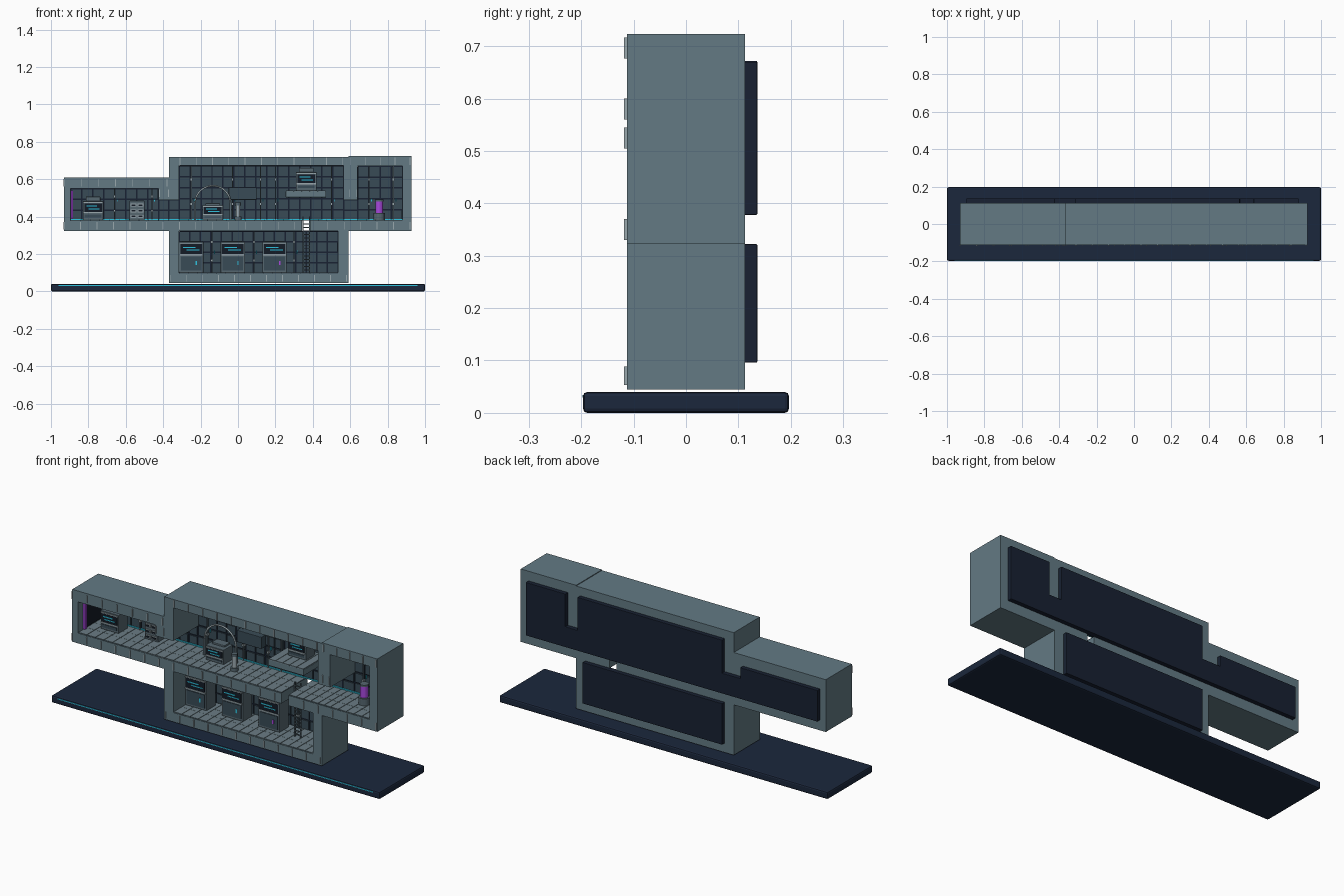
import bpy, bmesh, math, random
from mathutils import Matrix, Vector

if "Cube" in bpy.data.objects:
    bpy.data.objects.remove(bpy.data.objects["Cube"])

random.seed(4)


def mat(name, hexcode):
    m = bpy.data.materials.new(name)
    c = [int(hexcode[i:i + 2], 16) / 255 for i in (0, 2, 4)]
    m.diffuse_color = [((v + 0.055) / 1.055) ** 2.4 if v > 0.04 else v / 12.92 for v in c] + [1]
    m.use_nodes = True
    m.node_tree.nodes["Principled BSDF"].inputs["Base Color"].default_value = m.diffuse_color
    return m


HULL = mat("hull_grey", "637A84")
NAVY = mat("navy", "1B273C")
PLATE = mat("plate_navy", "182132")
WALL = mat("wall_slate", "394B56")
FLOOR = mat("floor_grey", "6A7C84")
PALE = mat("pale_metal", "9AA8AE")
STEEL = mat("console_steel", "566770")
SCREEN = mat("screen_dark", "131B26")
CYAN = mat("cyan_light", "2FC4E0")
PURPLE = mat("purple_light", "A848DE")


def finish(name, bm, m, bevel=0):
    me = bpy.data.meshes.new(name)
    bmesh.ops.recalc_face_normals(bm, faces=bm.faces)
    bm.to_mesh(me)
    bm.free()
    ob = bpy.data.objects.new(name, me)
    bpy.context.collection.objects.link(ob)
    me.materials.append(m)
    if bevel:
        b = ob.modifiers.new("bevel", 'BEVEL')
        b.width, b.segments, b.limit_method = bevel, 2, 'ANGLE'
    return ob


def add_box(bm, x0, x1, y0, y1, z0, z1):
    mx = Matrix.Translation(((x0 + x1) / 2, (y0 + y1) / 2, (z0 + z1) / 2)) @ \
        Matrix.Diagonal((x1 - x0, y1 - y0, z1 - z0, 1))
    bmesh.ops.create_cube(bm, size=1, matrix=mx)


def boxes(name, m, items, bevel=0):
    bm = bmesh.new()
    for it in items:
        add_box(bm, *it)
    return finish(name, bm, m, bevel)


def cylinder(name, m, x, y, z0, z1, r, sides=16):
    bm = bmesh.new()
    bmesh.ops.create_cone(bm, cap_ends=True, segments=sides, radius1=r, radius2=r, depth=z1 - z0,
                          matrix=Matrix.Translation((x, y, (z0 + z1) / 2)))
    return finish(name, bm, m)


def tube(name, m, pts, r):
    cu = bpy.data.curves.new(name, 'CURVE')
    cu.dimensions, cu.bevel_depth, cu.bevel_resolution, cu.use_fill_caps = '3D', r, 1, True
    sp = cu.splines.new('POLY')
    sp.points.add(len(pts) - 1)
    for p, q in zip(sp.points, pts):
        p.co = (*q, 1)
    ob = bpy.data.objects.new(name, cu)
    bpy.context.collection.objects.link(ob)
    cu.materials.append(m)


def slab(name, m, solid, cut, y0, y1, bevel=0):
    """Union of x/z rectangles minus cut rectangles, extruded along y."""
    xs = sorted({v for r in solid + cut for v in r[:2]})
    zs = sorted({v for r in solid + cut for v in r[2:]})
    inside = lambda rs, x, z: any(r[0] < x < r[1] and r[2] < z < r[3] for r in rs)
    bm = bmesh.new()
    grid = {(x, z): bm.verts.new((x, y0, z)) for x in xs for z in zs}
    for a, b in zip(xs, xs[1:]):
        for c, d in zip(zs, zs[1:]):
            x, z = (a + b) / 2, (c + d) / 2
            if inside(solid, x, z) and not inside(cut, x, z):
                bm.faces.new([grid[k] for k in ((a, c), (b, c), (b, d), (a, d))])
    bmesh.ops.delete(bm, geom=[v for v in bm.verts if not v.link_faces], context='VERTS')
    out = bmesh.ops.extrude_face_region(bm, geom=bm.faces[:])
    bmesh.ops.translate(bm, vec=(0, y1 - y0, 0),
                        verts=[g for g in out["geom"] if isinstance(g, bmesh.types.BMVert)])
    bmesh.ops.recalc_face_normals(bm, faces=bm.faces)
    bmesh.ops.dissolve_limit(bm, angle_limit=0.02, verts=bm.verts, edges=bm.edges)
    return finish(name, bm, m, bevel)


# Display base with a light strip on its front
boxes("base", NAVY, [(-1, 1, -.1965, .1965, 0, .04)], .008)
boxes("base_light_strip", CYAN, [(-.96, .96, -.198, -.193, .029, .034)])

# Hull frame with open rooms, corridors and ladder shaft: x0, x1, z0, z1
left, middle, right = (-.895, -.425, .378, .55), (-.315, .565, .378, .672), (.64, .88, .378, .67)
lower = (-.315, .535, .096, .322)
halls = [(-.425, -.315, .378, .49), (.565, .64, .378, .49)]
shaft = (.343, .386, .322, .378)
slab("hull", HULL, [(-.93, -.37, .322, .61), (-.37, .59, .045, .719), (.59, .927, .322, .723)],
     [left, middle, right, lower, shaft] + halls, -.113, .113)
slab("upper_back_plate", PLATE, [left, middle, right] + halls, [], .105, .136, .002)
slab("lower_back_plate", PLATE, [lower], [], .105, .136, .002)

# Wall tiles and floor panels with dark joints for every room
tiles, panels, joints, glow = [], [], [], []
for x0, x1, z0, z1 in [left, middle, right, lower] + halls:
    nx, nz = max(1, round((x1 - x0) / .058)), max(1, round((z1 - z0) / .058))
    dx, dz = (x1 - x0) / nx, (z1 - z0) / nz
    for i in range(nx):
        for k in range(nz):
            d = random.choice((.097, .099, .101))
            tiles.append((x0 + i * dx + .004, x0 + (i + 1) * dx - .004, d, .106,
                          z0 + k * dz + .004, z0 + (k + 1) * dz - .004))
    # floors stop on each side of the ladder shaft
    split = z0 > .3 and x0 < shaft[0] < x1
    for a, b in ([(x0, shaft[0]), (shaft[1], x1)] if split else [(x0, x1)]):
        joints.append((a, b, -.11, .1, z0 - .002, z0 + .002))
        n = max(1, round((b - a) / .05))
        w = (b - a) / n
        for i in range(n):
            for y0 in (-.11, -.04, .03):
                panels.append((a + i * w + .0015, a + (i + 1) * w - .0015, y0, y0 + .069,
                               z0 - .001, z0 + .004))
    if z0 > .3:
        glow.append((x0, x1, .092, .098, z0 + .004, z0 + .010))
boxes("wall_tiles", WALL, tiles)
boxes("floor_joints", WALL, joints)
boxes("floor_panels", FLOOR, panels)
boxes("floor_glow_strips", CYAN, glow)

# Pale ribs along the front frame
ribs = []
for x0, x1, z in ((-.93, -.38, .56), (-.31, .56, .676), (.6, .92, .676),
                  (-.93, .92, .33), (-.36, .58, .053), (-.42, -.372, .505), (.595, .635, .505)):
    n = max(1, round((x1 - x0) / .088))
    for i in range(n + 1):
        x = x0 + (x1 - x0) * i / n
        if not (z == .33 and shaft[0] - .01 < x < shaft[1] + .01):
            ribs.append((x - .002, x + .002, -.118, -.112, z, z + (.036 if z < .1 else .04)))
boxes("frame_ribs", PALE, ribs)

# Vertical wall pipes with collars and small lamps
pipes, collars, lamps = [], [], []
for x, z0, z1 in [(-.25, .38, .67), (-.03, .38, .67), (.12, .38, .67), (.2, .38, .67), (.5, .38, .67),
                  (-.66, .38, .55), (-.46, .38, .55), (.7, .38, .67), (.83, .38, .67),
                  (-.14, .1, .32), (.085, .1, .32), (.3, .1, .32)]:
    pipes.append((x - .003, x + .003, .088, .095, z0, z1))
    for f in (.3, .75):
        z = z0 + (z1 - z0) * f
        collars.append((x - .006, x + .006, .084, .099, z - .005, z + .005))
    lamps.append((x + .012, x + .017, .09, .098, z0 + .1, z0 + .118))
boxes("wall_pipes", STEEL, pipes)
boxes("pipe_collars", PALE, collars)
boxes("wall_lamps", CYAN, lamps)


def console(name, x, y, z, w, h, s0, s1, light=CYAN):
    """Cabinet with a framed screen between heights s0 and s1 and a slate panel below."""
    a, b, f = x - w / 2, x + w / 2, y - .03
    boxes(name + "_body", STEEL, [(a, b, f, y + .05, z, s1 + .008),
                                  (a + .016, b - .016, y, y + .05, s1, z + h)], .003)
    boxes(name + "_trim", PALE, [(a + .004, b - .004, f - .005, f + .004, s0 - .007, s0 - .001),
                                 (a + .004, b - .004, f - .005, f + .004, s1 - .003, s1 + .002)])
    boxes(name + "_screen", SCREEN, [(a + .008, b - .008, f - .004, f + .004, s0, s1 - .004)])
    boxes(name + "_panel", WALL, [(a + .01, b - .01, f - .003, f + .004, z + .012, s0 - .014)])
    c = (s0 + s1) / 2
    boxes(name + "_readout", light, [(a + .02, x + .022, f - .006, f, c + .003, c + .009),
                                     (x - .025, b - .02, f - .006, f, c - .011, c - .006)])


console("left_console", -.775, .02, .382, .11, .125, .425, .475)
console("middle_console", -.135, .02, .382, .11, .09, .415, .455)
console("deck_console", .365, .02, .54, .11, .12, .58, .63)
for i, (x, light) in enumerate(((-.25, CYAN), (-.028, CYAN), (.195, PURPLE))):
    console("lower_console_%d" % (i + 1), x, .02, .1, .13, .17, .2, .258)
    boxes("lower_console_lamp_%d" % (i + 1), light, [(x + .024, x + .032, -.016, -.01, .14, .162)])

# Equipment rack in the left room
boxes("rack", STEEL, [(-.58, -.5, .02, .08, .382, .485)], .002)
boxes("rack_drawers", PALE, [(x, x + .03, .014, .021, z, z + .016)
                             for x in (-.574, -.536) for z in (.393, .423, .453)])
boxes("rack_slots", SCREEN, [(x + .004, x + .026, .012, .015, z + .004, z + .012)
                             for x in (-.574, -.536) for z in (.393, .423, .453)])

# Lit door at the left end
boxes("end_door", SCREEN, [(-.893, -.887, -.06, .08, .39, .535)])
boxes("end_door_light", PURPLE, [(-.893, -.881, -.072, -.056, .386, .54)])

# Arch over the middle console, and the column beside it
tube("arch", PALE, [(-.135 + .095 * math.cos(t * math.pi / 16), .04,
                     .47 + .095 * math.sin(t * math.pi / 16)) for t in range(17)], .005)
boxes("arch_legs", STEEL, [(x - .006, x + .006, .033, .047, .382, .472) for x in (-.23, -.04)])
cylinder("column_foot", STEEL, 0, -.03, .382, .4, .02)
cylinder("column", PALE, 0, -.03, .4, .46, .012)
cylinder("column_cap", STEEL, 0, -.03, .46, .475, .015)

# Wall cabinet and raised deck
boxes("wall_cabinet", WALL, [(-.05, .1, .06, .1, .49, .555)], .002)
boxes("raised_deck", HULL, [(.255, .47, -.1, .1, .503, .536)], .002)
boxes("deck_panels", FLOOR, [(.257 + i * .0425, .297 + i * .0425, -.1, .1, .535, .54) for i in range(5)])

# Glowing tank in the right room
cylinder("tank_foot", STEEL, .755, .02, .382, .42, .03)
cylinder("tank", PURPLE, .755, .02, .42, .482, .021)
cylinder("tank_cap", STEEL, .755, .02, .482, .492, .023)

# Ladder through the shaft
boxes("ladder_rails", STEEL, [(x - .003, x + .003, -.004, .004, .1, .4) for x in (.347, .382)])
boxes("ladder_rungs", STEEL, [(.347, .382, -.003, .003, .112 + i * .019, .116 + i * .019)
                              for i in range(15)])
